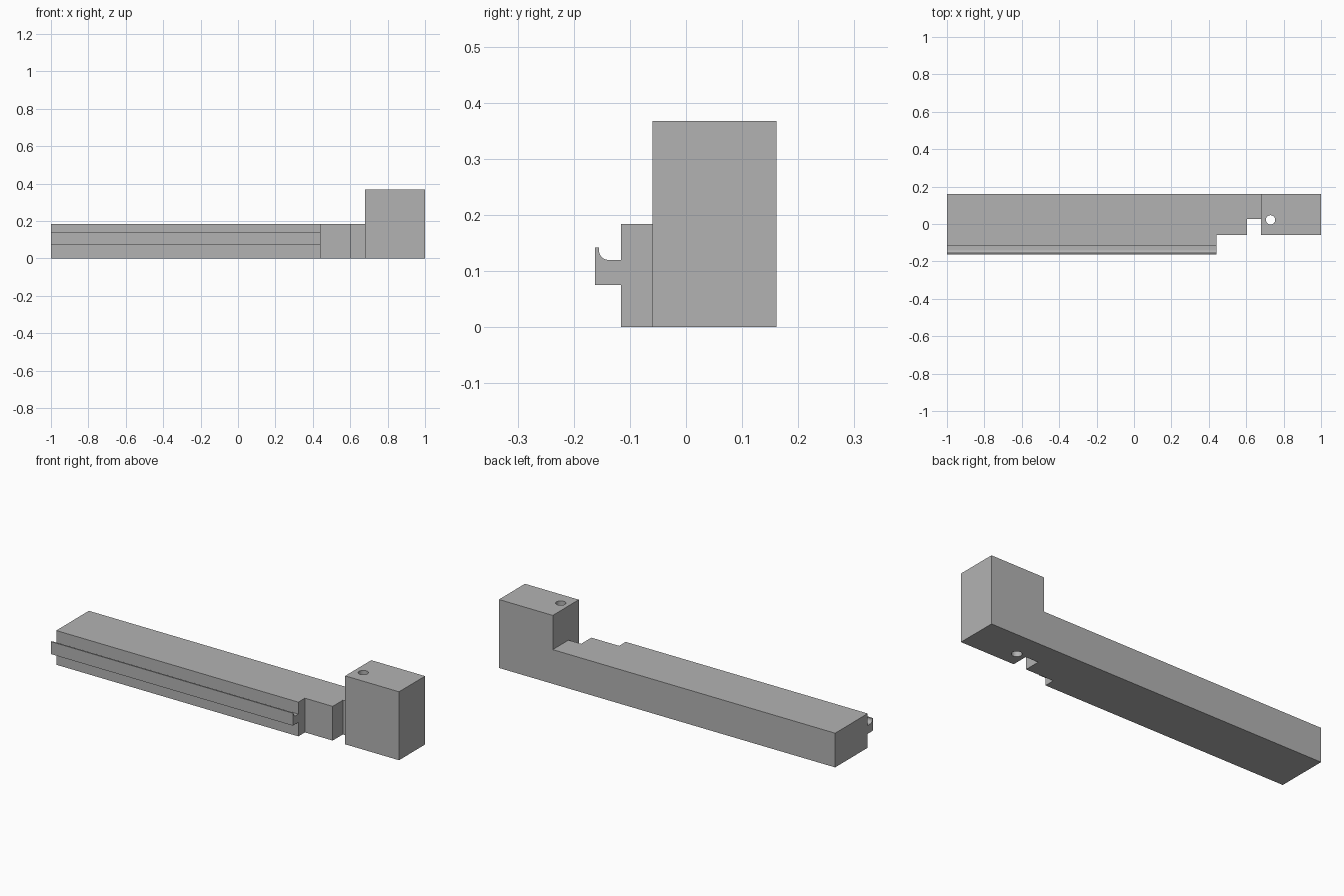
import bpy
import bmesh
from math import cos, sin, pi
from mathutils import Vector

if "Cube" in bpy.data.objects:
    bpy.data.objects.remove(bpy.data.objects["Cube"], do_unlink=True)

grey = bpy.data.materials.new("plain grey")
grey.use_nodes = True
grey.diffuse_color = (0.45, 0.45, 0.45, 1)
grey.node_tree.nodes["Principled BSDF"].inputs["Base Color"].default_value = grey.diffuse_color

BACK, FRONT, SHOULDER = 0.161, -0.116, -0.06
RAIL_END, NOTCH_START, BLOCK_START = 0.44, 0.605, 0.68


def prism(name, points, direction):
    """Closed profile of 3D points swept along a direction."""
    bm = bmesh.new()
    face = bm.faces.new([bm.verts.new(p) for p in points])
    swept = bmesh.ops.extrude_face_region(bm, geom=[face])["geom"]
    bmesh.ops.translate(bm, vec=Vector(direction),
                        verts=[v for v in swept if isinstance(v, bmesh.types.BMVert)])
    bmesh.ops.recalc_face_normals(bm, faces=bm.faces)
    mesh = bpy.data.meshes.new(name)
    bm.to_mesh(mesh)
    bm.free()
    mesh.materials.append(grey)
    obj = bpy.data.objects.new(name, mesh)
    bpy.context.collection.objects.link(obj)
    return obj


def cut(target, points):
    """Cut a plan outline right through the target from below."""
    cutter = prism("cutter", [(x, y, -0.1) for x, y in points], (0, 0, 0.6))
    cutter.hide_render = True
    mod = target.modifiers.new("cut", "BOOLEAN")
    mod.object, mod.operation, mod.solver = cutter, "DIFFERENCE", "EXACT"
    bpy.context.view_layer.objects.active = target
    bpy.ops.object.modifier_apply(modifier=mod.name)
    bpy.data.objects.remove(cutter, do_unlink=True)


# Body: long beam with a raised end block, as one L-shaped side profile
side = [(-1, 0), (1, 0), (1, 0.368), (BLOCK_START, 0.368), (BLOCK_START, 0.184), (-1, 0.184)]
body = prism("beam_and_end_block", [(x, FRONT, z) for x, z in side], (0, BACK - FRONT, 0))

# Stepped front relief and the notch beside the block
cut(body, [(RAIL_END, -0.3), (1.1, -0.3), (1.1, SHOULDER), (BLOCK_START, SHOULDER),
           (BLOCK_START, 0.027), (NOTCH_START, 0.027), (NOTCH_START, SHOULDER),
           (RAIL_END, SHOULDER)])

# Vertical hole through the block
cut(body, [(0.73 + 0.025 * cos(2 * pi * i / 32), 0.022 + 0.025 * sin(2 * pi * i / 32))
           for i in range(32)])

# Hooked rail along the front, with a rounded inner corner
fillet = [(-0.138 - 0.017 * cos(a), 0.137 - 0.017 * sin(a))
          for a in [i * pi / 16 for i in range(9)]]
hook = [(FRONT, 0.075), (-0.162, 0.075), (-0.162, 0.142), (-0.155, 0.142)] + fillet + [(FRONT, 0.12)]
rail = prism("hooked_rail", [(-1, y, z) for y, z in hook], (RAIL_END + 1, 0, 0))

# Smooth only the curved walls
for obj in (body, rail):
    bpy.ops.object.select_all(action="DESELECT")
    obj.select_set(True)
    bpy.context.view_layer.objects.active = obj
    bpy.ops.object.shade_smooth_by_angle(angle=pi / 6)
